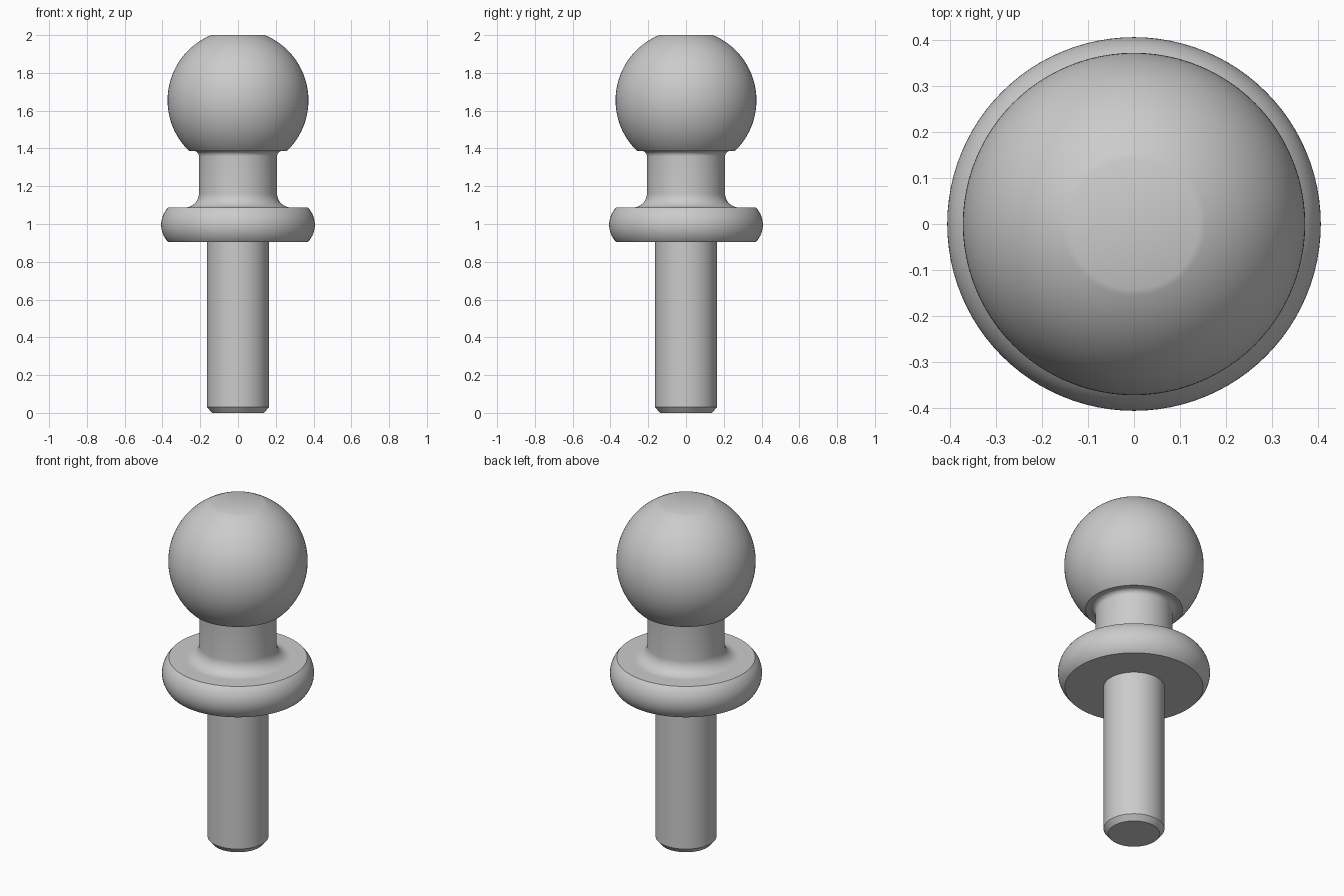
import bpy, bmesh
from math import sin, cos, asin, atan2, pi, radians

SEGMENTS = 96

if "Cube" in bpy.data.objects:
    bpy.data.objects.remove(bpy.data.objects["Cube"])

steel = bpy.data.materials.new("grey steel")
steel.use_nodes = True
colour = (0.6, 0.6, 0.6, 1)
steel.diffuse_color = colour
steel.node_tree.nodes["Principled BSDF"].inputs["Base Color"].default_value = colour


def arc(r, z, radius, start, end, steps):
    """Points of an arc in the profile plane, as (r, z)."""
    angles = [start + (end - start) * i / steps for i in range(steps + 1)]
    return [(r + radius * cos(a), z + radius * sin(a)) for a in angles]


def lathe(name, profile):
    """Turn a profile of (r, z) points about the vertical axis."""
    bm = bmesh.new()
    verts = [bm.verts.new((r, 0, z)) for r, z in profile]
    edges = [bm.edges.new(pair) for pair in zip(verts, verts[1:])]
    bmesh.ops.spin(bm, geom=verts + edges, cent=(0, 0, 0), axis=(0, 0, 1),
                   angle=2 * pi, steps=SEGMENTS)
    bmesh.ops.remove_doubles(bm, verts=bm.verts, dist=0.0001)
    # Make the widest ring of faces point outwards
    bm.normal_update()
    outer = max(bm.faces, key=lambda f: f.calc_center_median().xy.length)
    if outer.normal.xy.dot(outer.calc_center_median().xy) < 0:
        bmesh.ops.reverse_faces(bm, faces=bm.faces)
    mesh = bpy.data.meshes.new(name)
    bm.to_mesh(mesh)
    bm.free()
    mesh.materials.append(steel)
    obj = bpy.data.objects.new(name, mesh)
    bpy.context.collection.objects.link(obj)
    bpy.ops.object.select_all(action="DESELECT")
    obj.select_set(True)
    bpy.context.view_layer.objects.active = obj
    bpy.ops.object.shade_smooth_by_angle(angle=radians(25))


PIN_R, NECK_R, FLAT_R = 0.163, 0.207, 0.37
COLLAR_BOTTOM, COLLAR_TOP = 0.905, 1.087
BALL_R, BALL_Z, BALL_BOTTOM = 0.373, 1.655, 1.387

# Pin with a chamfered tip
lathe("pin", [(0, 0), (0.138, 0), (PIN_R, 0.03), (PIN_R, COLLAR_BOTTOM)])

# Collar with a bulging rim between two flat faces
half = (COLLAR_TOP - COLLAR_BOTTOM) / 2
bulge = 0.037
rim_r = (half ** 2 + bulge ** 2) / (2 * bulge)
spread = asin(half / rim_r)
rim = arc(FLAT_R + bulge - rim_r, COLLAR_BOTTOM + half, rim_r, -spread, spread, 16)
foot = 0.075
lathe("collar", [(PIN_R, COLLAR_BOTTOM)] + rim + [(NECK_R + foot, COLLAR_TOP)])

# Neck with a wide fillet at its foot and a small one under the ball
top = 0.028
lathe("neck",
      arc(NECK_R + foot, COLLAR_TOP + foot, foot, 1.5 * pi, pi, 12)
      + arc(NECK_R + top, BALL_BOTTOM - top, top, pi, 0.5 * pi, 8))

# Ball with a flat top and a flat underside
low = asin((BALL_BOTTOM - BALL_Z) / BALL_R)
high = asin((2 - BALL_Z) / BALL_R)
lathe("ball", [(NECK_R + top, BALL_BOTTOM)]
      + arc(0, BALL_Z, BALL_R, low, high, 48) + [(0, 2)])
